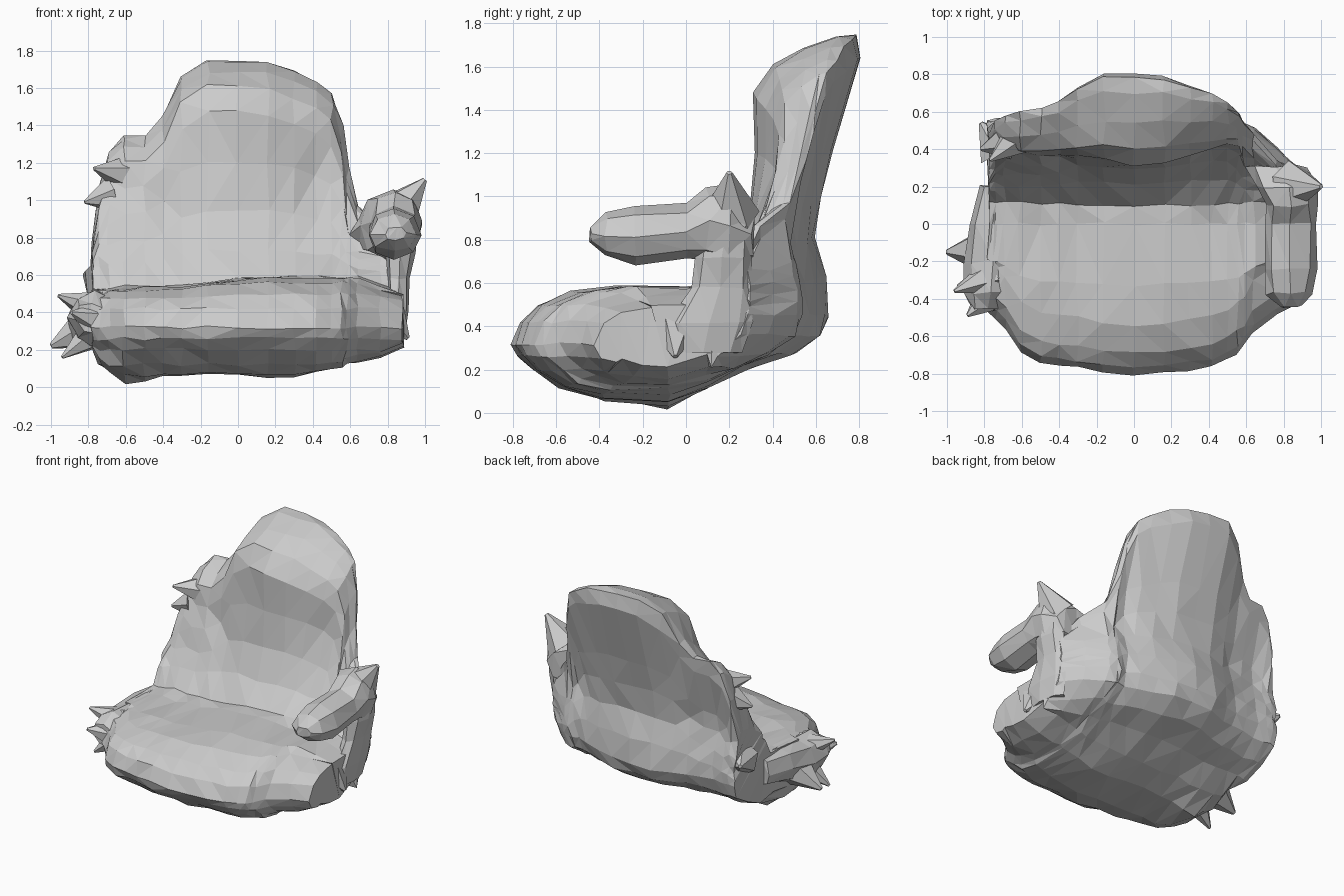
import bpy, bmesh, math, random
from mathutils import Vector

random.seed(4)
if "Cube" in bpy.data.objects:
    bpy.data.objects.remove(bpy.data.objects["Cube"], do_unlink=True)

# One plain grey for everything
grey = bpy.data.materials.new("plain_grey")
grey.use_nodes = True
COLOUR = (0.6, 0.6, 0.6, 1)
grey.diffuse_color = COLOUR
grey.node_tree.nodes["Principled BSDF"].inputs["Base Color"].default_value = COLOUR


def interpolate(table, value):
    """Piecewise linear lookup in a list of (key, result) pairs."""
    if value <= table[0][0]:
        return table[0][1]
    for (a, first), (b, second) in zip(table, table[1:]):
        if value <= b:
            return first + (second - first) * (value - a) / (b - a)
    return table[-1][1]


def loft(name, rings, roughness):
    """Skin closed rings, cap both ends with strips, and roughen into flat triangles."""
    bm = bmesh.new()
    loops = []
    for ring in rings:
        loop = []
        for point in ring:
            noise = Vector([random.uniform(-roughness, roughness) for _ in range(3)])
            loop.append(bm.verts.new(Vector(point) + noise))
        loops.append(loop)
    count = len(loops[0])
    for lower, upper in zip(loops, loops[1:]):
        for i in range(count):
            j = (i + 1) % count
            bm.faces.new((lower[i], lower[j], upper[j], upper[i]))
    for end in (loops[0], loops[-1]):
        for i in range(count // 2 - 1):
            bm.faces.new((end[i], end[i + 1], end[count - 2 - i], end[count - 1 - i]))
    bmesh.ops.triangulate(bm, faces=bm.faces[:])
    bmesh.ops.recalc_face_normals(bm, faces=bm.faces[:])
    mesh = bpy.data.meshes.new(name)
    bm.to_mesh(mesh)
    bm.free()
    mesh.materials.append(grey)
    part = bpy.data.objects.new(name, mesh)
    bpy.context.scene.collection.objects.link(part)


def oval(centre, first_axis, second_axis, sides):
    """Ring of points around a centre, spanned by two half-axes."""
    ring = []
    for i in range(sides):
        angle = math.tau * i / sides
        ring.append(Vector(centre) + Vector(first_axis) * math.cos(angle)
                    + Vector(second_axis) * math.sin(angle))
    return ring


# Seat and backrest: an L-shaped section swept from side to side
BACK_FRONT = [(0.6, 0.13), (0.7, 0.2), (0.85, 0.26), (1.05, 0.32), (1.25, 0.31),
              (1.5, 0.32), (1.75, 0.36)]
BACK_REAR = [(0.45, 0.65), (0.6, 0.65), (0.83, 0.59), (1.0, 0.63), (1.3, 0.71),
             (1.6, 0.8), (1.74, 0.82)]
HEADREST_SETBACK = [(-0.8, 0.03), (-0.4, 0.05), (0, 0), (0.15, 0.01), (0.35, 0.07), (0.6, 0.12)]
SEAT_SAG = [(-0.8, -0.06), (-0.3, -0.04), (0, 0), (0.65, 0), (0.88, -0.08)]


def chair_section(x, front, top, shift, bottom):
    sag = interpolate(SEAT_SAG, x)
    depth = min(0.28, (top - 0.6) * 0.5)

    def rear_y(z):
        return interpolate(BACK_REAR, z) + shift

    def front_y(z):
        setback = interpolate(HEADREST_SETBACK, x) * min(1, max(0, (z - 0.6) / 0.5))
        return min(interpolate(BACK_FRONT, z) + setback + 0.04 * x * x, rear_y(z) - 0.12)

    # Seat nose and cushion
    points = [(front, 0.32), (front + 0.04, 0.42), (front + 0.12, 0.5 + sag * 0.5),
              (front + 0.27, 0.56 + sag)]
    points += [(front * 0.4, 0.58 + sag), (0, 0.575 + sag), (front_y(0.6) - 0.03, 0.59 + sag)]
    # Front of the backrest
    for k in (0.15, 0.4, 0.7, 1):
        z = 0.6 + (top - depth - 0.6) * k
        points.append((front_y(z), z))
    # Rounded top rim
    for drop, across in ((0.5, 0.13), (0.22, 0.42), (0.03, 0.75), (0.02, 0.92), (0.4, 1)):
        z = top - depth * drop
        base = front_y(z)
        points.append((base + (rear_y(z) - base) * across, z))
    # Rear of the backrest
    for k in (0.75, 0.55, 0.35, 0.18, 0):
        z = 0.45 + (top - depth - 0.45) * k
        points.append((rear_y(z), z))
    # Rounded underside
    points += [(0.62 + shift, 0.36), (0.5 + shift, 0.27), (0.3 + shift * 0.5, 0.21),
               (0.1, max(0.12, bottom + 0.05)), (-0.08, bottom),
               (front * 0.5, max(0.06, bottom)), (front * 0.72, max(0.12, bottom + 0.03)),
               (front + 0.1, max(0.2, bottom + 0.02)), (front + 0.03, 0.26)]
    return [(x, y, z) for y, z in points]


# x, seat front, backrest top, rear shift, underside
SECTIONS = [
    (-0.78, -0.46, 0.82, -0.1, 0.2),
    (-0.74, -0.5, 1.08, -0.09, 0.13),
    (-0.69, -0.56, 1.26, -0.09, 0.08),
    (-0.61, -0.68, 1.34, -0.1, 0.01),
    (-0.5, -0.75, 1.35, -0.09, 0.03),
    (-0.4, -0.76, 1.45, -0.08, 0.05),
    (-0.3, -0.77, 1.66, -0.05, 0.06),
    (-0.16, -0.8, 1.75, 0, 0.07),
    (0, -0.81, 1.75, 0, 0.07),
    (0.16, -0.8, 1.74, -0.01, 0.05),
    (0.3, -0.78, 1.69, -0.05, 0.06),
    (0.42, -0.76, 1.64, -0.09, 0.09),
    (0.5, -0.73, 1.57, -0.12, 0.1),
    (0.555, -0.69, 1.4, -0.12, 0.11),
    (0.585, -0.66, 1.18, -0.12, 0.12),
    (0.64, -0.58, 0.98, -0.14, 0.14),
    (0.76, -0.49, 0.86, -0.25, 0.16),
    (0.88, -0.42, 0.68, -0.36, 0.22),
]
loft("seat_and_backrest", [chair_section(*row) for row in SECTIONS], 0.01)

# Left armrest: y, centre x, centre z, half width, half height
ARM = [(-0.44, 0.84, 0.82, 0.06, 0.04), (-0.37, 0.83, 0.82, 0.13, 0.1),
       (-0.24, 0.84, 0.82, 0.14, 0.14), (0, 0.84, 0.84, 0.14, 0.13),
       (0.1, 0.84, 0.88, 0.14, 0.17), (0.2, 0.82, 0.87, 0.17, 0.19),
       (0.31, 0.76, 0.82, 0.16, 0.12)]
loft("left_armrest", [oval((x, y, z), (w, 0, 0), (0, 0, h), 8) for y, x, z, w, h in ARM], 0.01)

# Left arm support: z, centre x, centre y, half width, half depth
SUPPORT = [(0.28, 0.83, 0.08, 0.06, 0.18), (0.42, 0.86, 0.11, 0.05, 0.2),
           (0.58, 0.86, 0.16, 0.06, 0.14), (0.72, 0.87, 0.17, 0.08, 0.13),
           (0.88, 0.87, 0.19, 0.08, 0.12)]
loft("left_arm_support",
     [oval((x, y, z), (w, 0, 0), (0, d, 0), 8) for z, x, y, w, d in SUPPORT], 0.006)

# Right side stump: y, centre x, centre z, half width, half height
STUMP = [(-0.46, -0.78, 0.37, 0.08, 0.08), (-0.36, -0.77, 0.36, 0.13, 0.15),
         (-0.2, -0.76, 0.36, 0.16, 0.16), (0, -0.75, 0.39, 0.13, 0.13),
         (0.2, -0.74, 0.42, 0.08, 0.1)]
loft("right_side_stump",
     [oval((x, y, z), (w, 0, 0), (0, 0, h), 8) for y, x, z, w, h in STUMP], 0.015)


# Ragged spurs along the torn edges: tip and root
def spur(name, tip, root, radius):
    tip, root = Vector(tip), Vector(root)
    axis = (tip - root).normalized()
    side = axis.orthogonal().normalized() * radius
    other = axis.cross(side)
    loft(name, [oval(root, side, other, 6), oval(tip, side * 0.1, other * 0.1, 6)], 0)


SPURS = [
    ((-1, -0.15, 0.22), (-0.76, -0.14, 0.34), 0.15),
    ((-0.96, -0.36, 0.49), (-0.76, -0.28, 0.42), 0.1),
    ((-0.94, -0.33, 0.16), (-0.76, -0.28, 0.3), 0.1),
    ((-0.89, -0.49, 0.4), (-0.76, -0.38, 0.36), 0.1),
    ((-0.82, 0.4, 0.99), (-0.68, 0.44, 1.03), 0.1),
    ((-0.77, 0.34, 1.17), (-0.62, 0.46, 1.14), 0.1),
    ((-0.82, 0.54, 0.6), (-0.72, 0.4, 0.58), 0.13),
    ((1, 0.2, 1.11), (0.84, 0.2, 0.92), 0.14),
    ((0.91, -0.05, 0.26), (0.8, -0.05, 0.38), 0.12),
]
for number, (tip, root, radius) in enumerate(SPURS, 1):
    spur(f"ragged_spur_{number}", tip, root, radius)
